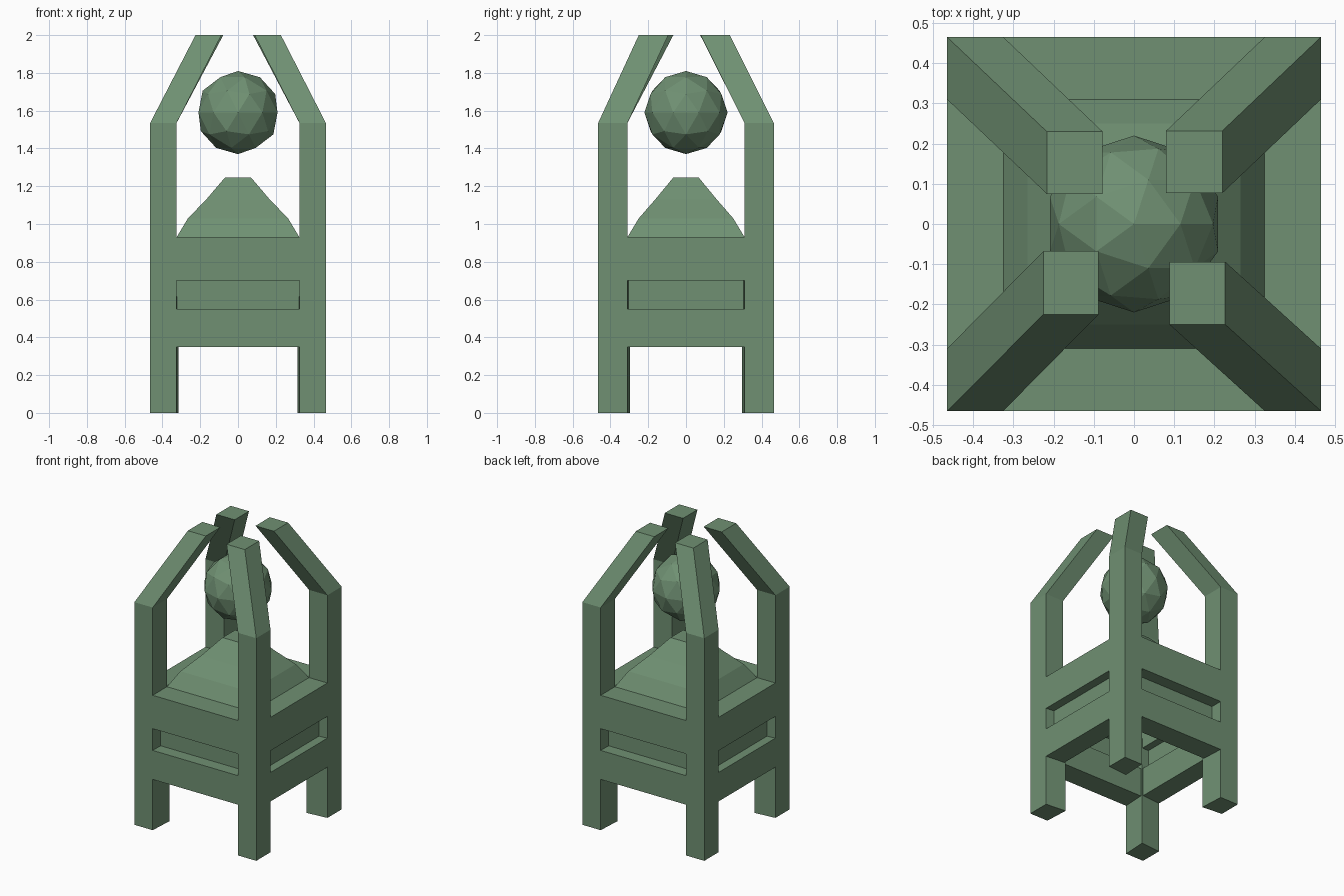
import bpy, bmesh

if "Cube" in bpy.data.objects:
    bpy.data.objects.remove(bpy.data.objects["Cube"])

green = bpy.data.materials.new("green_stone")
green.diffuse_color = (0.16, 0.28, 0.17, 1)
green.use_nodes = True
green.node_tree.nodes["Principled BSDF"].inputs["Base Color"].default_value = green.diffuse_color


def finish(name, bm):
    bmesh.ops.recalc_face_normals(bm, faces=bm.faces)
    mesh = bpy.data.meshes.new(name)
    bm.to_mesh(mesh)
    bm.free()
    mesh.materials.append(green)
    obj = bpy.data.objects.new(name, mesh)
    bpy.context.collection.objects.link(obj)
    return obj


def loft(name, rings):
    """Skin a stack of equal-length point rings and cap both ends."""
    bm = bmesh.new()
    loops = [[bm.verts.new(p) for p in ring] for ring in rings]
    for a, b in zip(loops, loops[1:]):
        n = len(a)
        for i in range(n):
            j = (i + 1) % n
            bm.faces.new((a[i], a[j], b[j], b[i]))
    bm.faces.new(loops[0])
    bm.faces.new(loops[-1])
    return finish(name, bm)


def rect(x0, x1, y0, y1, z):
    return [(x0, y0, z), (x1, y0, z), (x1, y1, z), (x0, y1, z)]


def box(name, x0, x1, y0, y1, z0, z1):
    return loft(name, [rect(x0, x1, y0, y1, z0), rect(x0, x1, y0, y1, z1)])


OUT, IN_X, IN_Y = 0.465, 0.325, 0.31

# Corner posts: straight legs whose upper arms lean inwards
# (name, x sign, y sign, arm tip x range, arm tip y range)
posts = [
    ("front_left_post", -1, -1, (0.088, 0.225), (0.067, 0.225)),
    ("front_right_post", 1, -1, (0.088, 0.227), (0.094, 0.25)),
    ("back_left_post", -1, 1, (0.078, 0.217), (0.075, 0.23)),
    ("back_right_post", 1, 1, (0.08, 0.22), (0.077, 0.232)),
]
for name, sx, sy, tx, ty in posts:
    rings = []
    for z, ix, iy in ((0, 0.316, 0.296), (0.35, 0.316, 0.296),
                      (0.93, IN_X, IN_Y), (1.535, IN_X, IN_Y)):
        rings.append([(sx * ix, sy * iy, z), (sx * OUT, sy * IN_Y, z),
                      (sx * OUT, sy * OUT, z), (sx * IN_X, sy * OUT, z)])
    rings.append(rect(sx * tx[0], sx * tx[1], sy * ty[0], sy * ty[1], 2.0))
    loft(name, rings)

# Rails and recessed panels on all four sides
for part, z0, z1, fb, lr in (
        ("lower_rail", 0.35, 0.55, (IN_Y, OUT), (IN_X, OUT)),
        ("upper_rail", 0.70, 0.93, (IN_Y, OUT), (IN_X, OUT)),
        ("panel", 0.55, 0.70, (0.35, 0.38), (0.375, 0.405))):
    for side, s in (("front", -1), ("back", 1)):
        y0, y1 = sorted((s * fb[0], s * fb[1]))
        box(f"{side}_{part}", -IN_X, IN_X, y0, y1, z0, z1)
    for side, s in (("left", -1), ("right", 1)):
        x0, x1 = sorted((s * lr[0], s * lr[1]))
        box(f"{side}_{part}", x0, x1, -IN_Y, IN_Y, z0, z1)

# Stepped pyramid mound on top of the rails
mound = ((0.325, 0.31, 0.93), (0.265, 0.25, 1.03),
         (0.168, 0.163, 1.13), (0.07, 0.068, 1.245))
loft("mound", [rect(-x, x, -y, y, z) for x, y, z in mound])

# Floating faceted orb
bm = bmesh.new()
bmesh.ops.create_icosphere(bm, subdivisions=2, radius=0.22)
orb = finish("orb", bm)
orb.location = (0, 0, 1.59)
